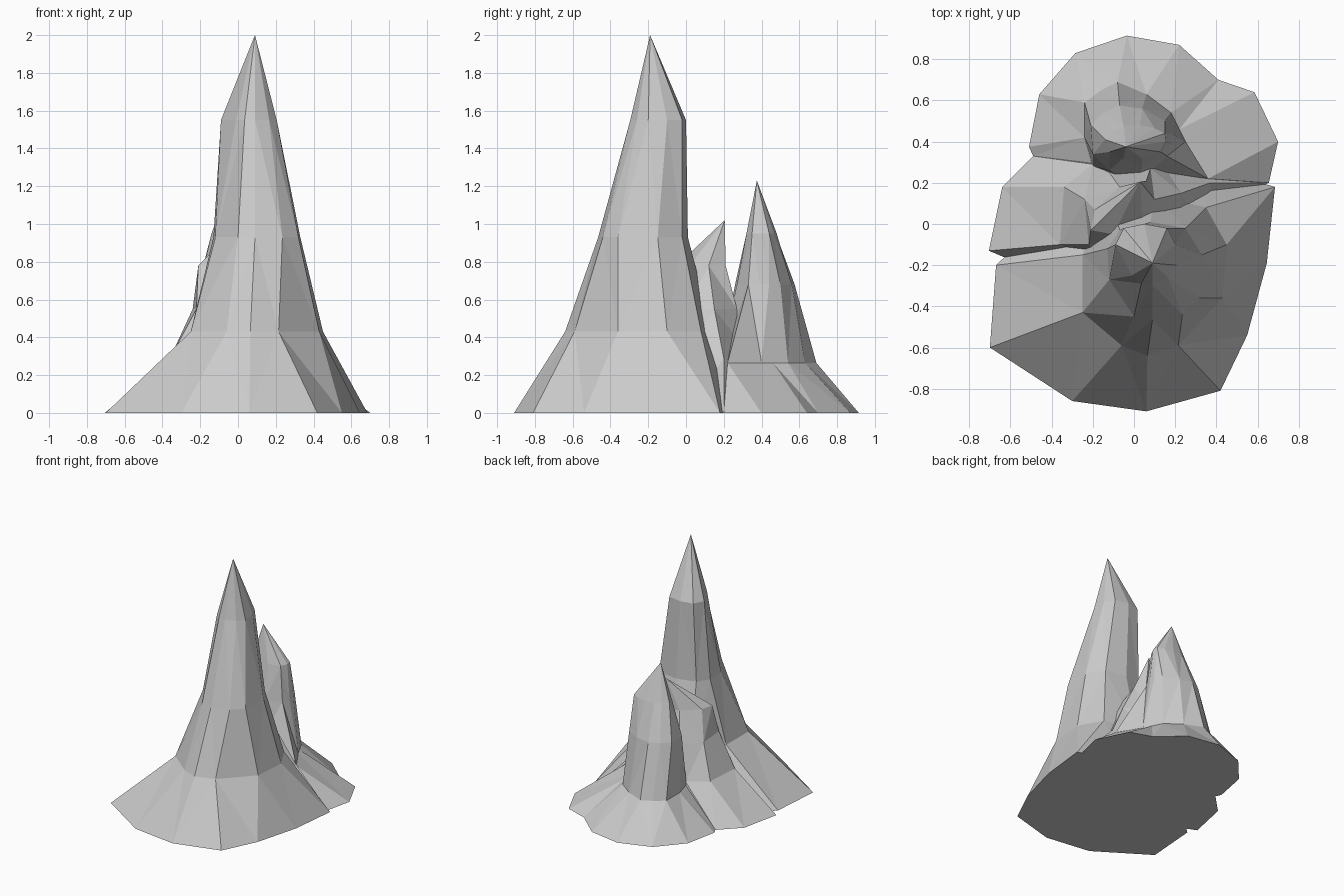
import bpy, bmesh


def spire(name, apex, rings):
    """Loft matching rings of (x, y) points, capped flat below and pointed on top."""
    bm = bmesh.new()
    loops = [[bm.verts.new((x, y, z)) for x, y in pts] for z, pts in rings]
    n = len(loops[0])
    bm.faces.new(loops[0][::-1])
    for lo, hi in zip(loops, loops[1:]):
        for i in range(n):
            j = (i + 1) % n
            bm.faces.new((lo[i], lo[j], hi[j], hi[i]))
    tip = bm.verts.new(apex)
    for i in range(n):
        bm.faces.new((loops[-1][i], loops[-1][(i + 1) % n], tip))
    bmesh.ops.triangulate(bm, faces=[f for f in bm.faces if len(f.verts) == 4])
    bmesh.ops.recalc_face_normals(bm, faces=bm.faces)
    mesh = bpy.data.meshes.new(name)
    bm.to_mesh(mesh)
    bm.free()
    ob = bpy.data.objects.new(name, mesh)
    bpy.context.collection.objects.link(ob)
    return ob


# tall front spire
main = spire("rock_spires", (.09, -.19, 2), [
    (0, [(-.70, -.60), (-.30, -.86), (.06, -.91), (.42, -.81), (.55, -.54),
         (.645, -.19), (.685, .18), (.35, .28), (-.2, .25), (-.67, -.2)]),
    (.43, [(-.25, -.43), (-.06, -.59), (.065, -.64), (.215, -.59), (.43, -.36),
           (.45, -.1), (.35, .08), (.1, .14), (-.1, .09), (-.25, -.15)]),
    (.93, [(-.12, -.27), (0, -.45), (.09, -.465), (.235, -.44), (.32, -.36),
           (.33, -.15), (.25, -.02), (.08, .01), (-.07, -.03), (-.13, -.12)]),
    (1.55, [(-.01, -.25), (.035, -.29), (.09, -.295), (.165, -.26), (.205, -.2),
            (.2, -.1), (.16, -.02), (.05, 0), (-.05, -.02), (-.09, -.1)])])

# shorter rear spire
rear = spire("rear_spire", (-.04, .375, 1.23), [
    (0, [(-.46, .63), (-.285, .83), (-.035, .915), (.22, .87), (.41, .70), (.585, .64),
         (.70, .40), (.655, .20), (0, 0), (-.49, .33), (-.51, .375)]),
    (.265, [(-.24, .59), (-.16, .65), (-.08, .69), (.06, .63), (.18, .54), (.22, .46),
            (.25, .40), (.36, .22), (0, .18), (-.2, .28), (-.24, .42)]),
    (.68, [(-.21, .48), (-.15, .54), (-.07, .575), (.04, .56), (.15, .5), (.18, .44),
           (.18, .39), (.16, .33), (.04, .27), (-.12, .26), (-.2, .34)]),
    (.95, [(-.14, .41), (-.1, .45), (-.05, .475), (.03, .48), (.1, .465), (.15, .44),
           (.155, .4), (.13, .35), (.04, .32), (-.05, .32), (-.12, .35)])])

# small leaning crag between them
crag = spire("middle_crag", (.03, .205, 1.02), [
    (0, [(-.705, -.13), (-.3, -.3), (.4, 0), (.65, .2), (.3, .4), (-.49, .33), (-.64, .18)]),
    (.29, [(-.36, -.1), (-.1, -.2), (.3, 0), (.37, .2), (.1, .35), (-.2, .29), (-.34, .18)]),
    (.55, [(-.22, -.1), (-.05, -.1), (.22, 0), (.23, .15), (.08, .27), (-.12, .25), (-.24, .12)]),
    (.78, [(-.21, -.03), (-.1, -.05), (.04, .02), (.1, .12), (.06, .21), (-.07, .18), (-.19, .07)])])

# fuse into one solid rock
bpy.context.view_layer.objects.active = main
main.select_set(True)
for part in (crag, rear):
    mod = main.modifiers.new("fuse", 'BOOLEAN')
    mod.operation = 'UNION'
    mod.solver = 'EXACT'
    mod.object = part
    bpy.ops.object.modifier_apply(modifier=mod.name)
    bpy.data.objects.remove(part)
for p in main.data.polygons:
    p.use_smooth = False
